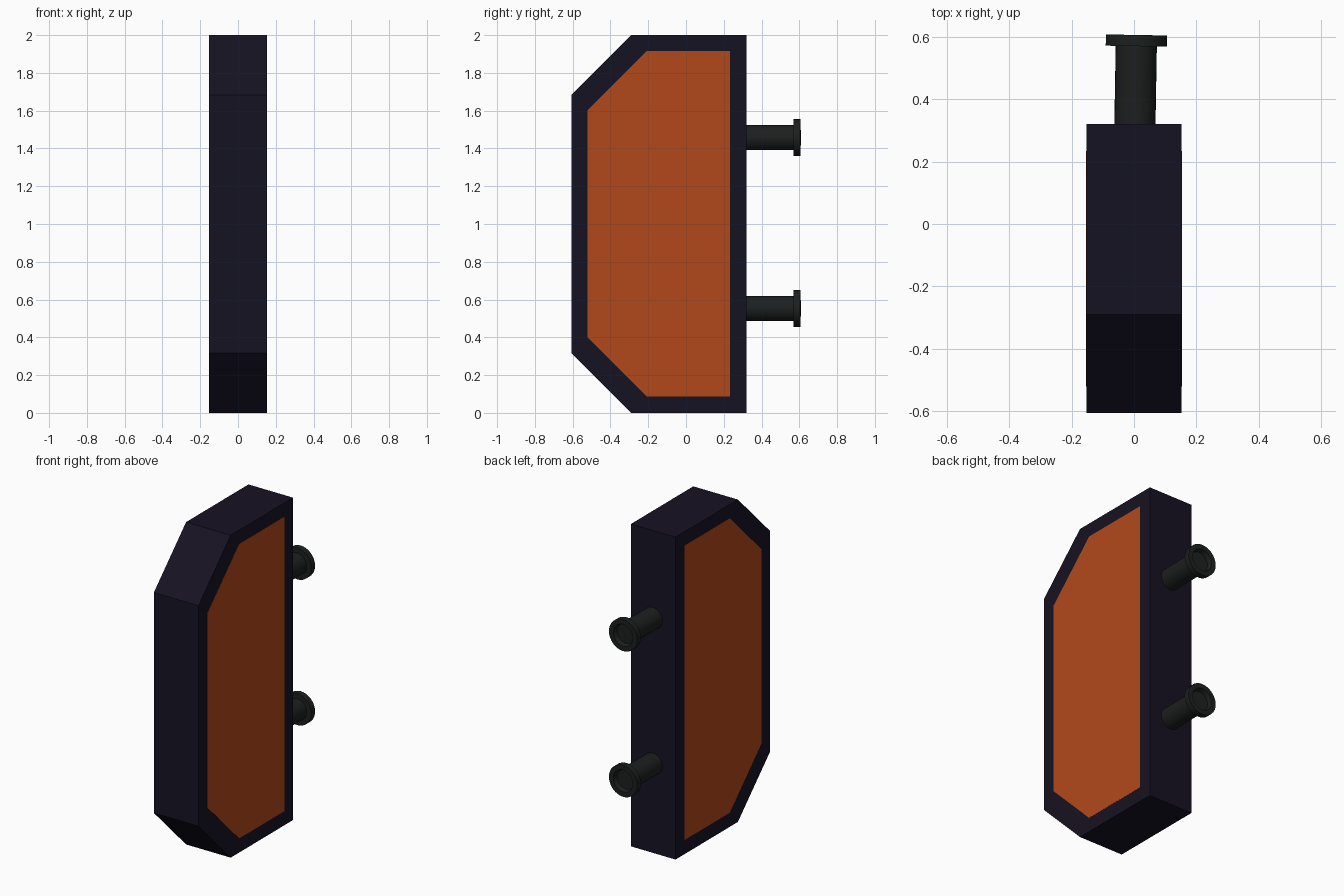
import bpy, bmesh
from math import radians, cos, sin, pi
from mathutils import Matrix

if "Cube" in bpy.data.objects:
    bpy.data.objects.remove(bpy.data.objects["Cube"])


def material(name, rgb):
    m = bpy.data.materials.new(name)
    m.diffuse_color = (*rgb, 1)
    m.use_nodes = True
    m.node_tree.nodes["Principled BSDF"].inputs["Base Color"].default_value = m.diffuse_color
    return m


navy = material("dark_navy", (0.008, 0.006, 0.016))
orange = material("orange", (0.45, 0.065, 0.011))
black = material("black_metal", (0.012, 0.014, 0.014))


def add_object(name, bm, mat):
    bmesh.ops.recalc_face_normals(bm, faces=bm.faces)
    me = bpy.data.meshes.new(name)
    bm.to_mesh(me)
    bm.free()
    me.materials.append(mat)
    ob = bpy.data.objects.new(name, me)
    bpy.context.collection.objects.link(ob)
    return ob


def slab(name, profile, x0, x1, mat):
    """Extrude a (y, z) outline along x."""
    bm = bmesh.new()
    face = bm.faces.new([bm.verts.new((x0, y, z)) for y, z in profile])
    ext = bmesh.ops.extrude_face_region(bm, geom=[face])
    verts = [v for v in ext["geom"] if isinstance(v, bmesh.types.BMVert)]
    bmesh.ops.translate(bm, verts=verts, vec=(x1 - x0, 0, 0))
    return add_object(name, bm, mat)


def outline(front, back, bottom, top, cut):
    """Rectangle with its two front corners chamfered."""
    return [(front, bottom + cut), (front + cut, bottom), (back, bottom),
            (back, top), (front + cut, top), (front, top - cut)]


# Chamfered block body
HALF = 0.153
slab("body", outline(-0.606, 0.321, 0, 2, 0.316), -HALF, HALF, navy)

# Coloured panels, practically flush with both broad sides
for side, x0, x1 in (("right", HALF - 0.01, HALF + 0.001),
                     ("left", -HALF - 0.001, -HALF + 0.01)):
    slab("panel_" + side, outline(-0.521, 0.234, 0.088, 1.915, 0.312), x0, x1, orange)


def peg(name, z, sides=32):
    """Turned peg with a flanged, dished end, pointing to the back."""
    profile = [(0.066, -0.004), (0.066, 0.246), (0.098, 0.246),
               (0.098, 0.282), (0.068, 0.282), (0.060, 0.255)]
    bm = bmesh.new()
    rings = [[bm.verts.new((r * cos(2 * pi * i / sides), y, r * sin(2 * pi * i / sides)))
              for i in range(sides)] for r, y in profile]
    for a, b in zip(rings, rings[1:]):
        for i in range(sides):
            j = (i + 1) % sides
            bm.faces.new((a[i], a[j], b[j], b[i]))
    bm.faces.new(rings[0])
    bm.faces.new(rings[-1])
    ob = add_object(name, bm, black)
    ob.matrix_world = Matrix.Translation((0.003, 0.324, z)) @ Matrix.Rotation(radians(-1), 4, "Z")
    bpy.ops.object.select_all(action="DESELECT")
    ob.select_set(True)
    bpy.context.view_layer.objects.active = ob
    bpy.ops.object.shade_smooth_by_angle(angle=radians(35))


# Two mounting pegs
peg("upper_peg", 1.457)
peg("lower_peg", 0.553)
